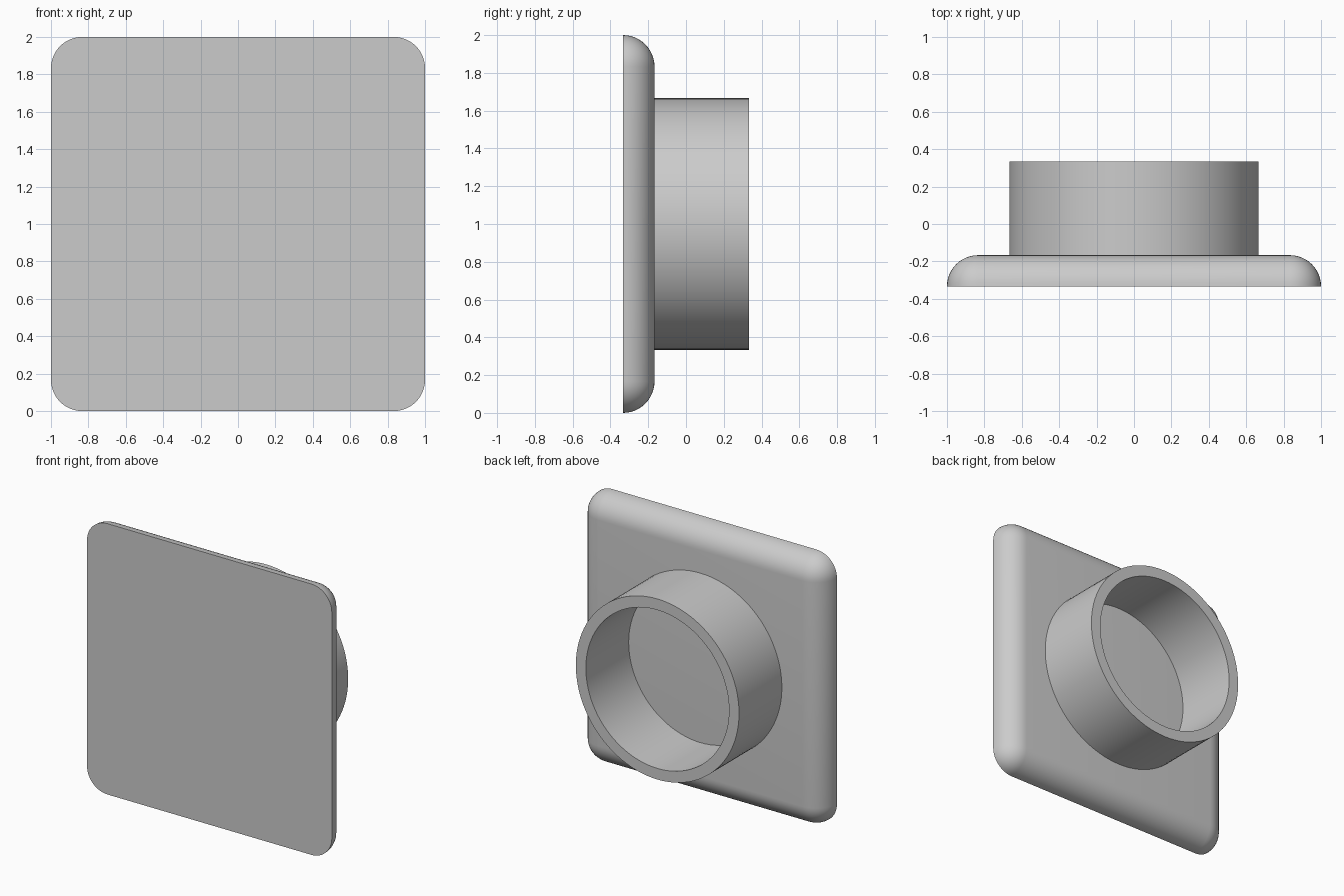
import bpy, bmesh, math
from mathutils import Matrix, Vector

old = bpy.data.objects.get("Cube")
if old:
    bpy.data.objects.remove(old)

FRONT, SEAT, BACK = -1 / 3, -1 / 6, 1 / 3   # depths along y
ROUND = 1 / 6                               # corner and edge radius
OUTER, INNER = 2 / 3, 0.585                 # collar radii
MID = 1.0                                   # height of the centre

grey = bpy.data.materials.new("plain grey")
grey.use_nodes = True
grey.diffuse_color = (0.6, 0.6, 0.6, 1)
grey.node_tree.nodes["Principled BSDF"].inputs["Base Color"].default_value = (0.6, 0.6, 0.6, 1)


def finish(bm, name):
    bmesh.ops.recalc_face_normals(bm, faces=bm.faces)
    mesh = bpy.data.meshes.new(name)
    bm.to_mesh(mesh)
    bm.free()
    mesh.materials.append(grey)
    obj = bpy.data.objects.new(name, mesh)
    bpy.context.collection.objects.link(obj)
    bpy.ops.object.select_all(action='DESELECT')
    obj.select_set(True)
    bpy.context.view_layer.objects.active = obj
    bpy.ops.object.shade_smooth_by_angle(angle=math.radians(30))
    return obj


# Face plate: a deep rounded block, sliced flat at the front
bm = bmesh.new()
bmesh.ops.create_cube(bm, size=2, matrix=Matrix.Translation((0, SEAT - 1, MID)))
front_y = SEAT - 2
edges = [e for e in bm.edges if max(v.co.y for v in e.verts) > front_y + 0.1]
bmesh.ops.bevel(bm, geom=edges, offset=ROUND, offset_type='OFFSET',
                segments=12, profile=0.5, affect='EDGES')
bmesh.ops.bisect_plane(bm, geom=bm.verts[:] + bm.edges[:] + bm.faces[:], dist=1e-5,
                       plane_co=(0, FRONT, 0), plane_no=(0, -1, 0), clear_outer=True)
rim = [e for e in bm.edges if e.is_boundary]
bmesh.ops.contextual_create(bm, geom=rim)
finish(bm, "face_plate")

# Round collar: a wall section spun about the y axis, slightly set into the plate
bm = bmesh.new()
section = [(OUTER, SEAT - 0.01), (OUTER, BACK), (INNER, BACK), (INNER, SEAT - 0.01)]
verts = [bm.verts.new((r, y, MID)) for r, y in section]
loop = [bm.edges.new((verts[i], verts[(i + 1) % 4])) for i in range(4)]
bmesh.ops.spin(bm, geom=verts + loop, cent=Vector((0, 0, MID)), axis=(0, 1, 0),
               angle=math.tau, steps=96, use_merge=True)
bmesh.ops.remove_doubles(bm, verts=bm.verts, dist=1e-4)
finish(bm, "round_collar")
